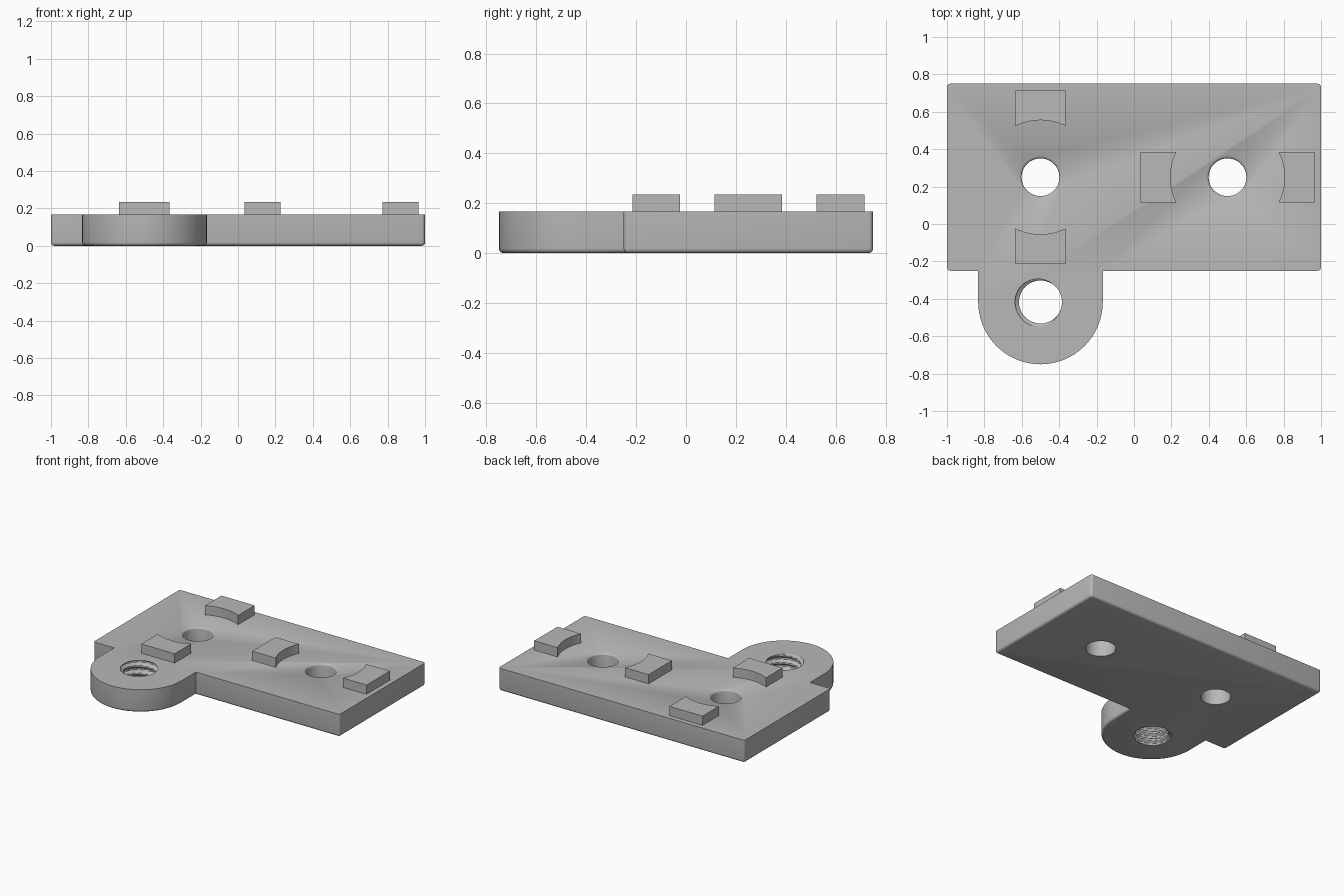
import bpy, bmesh
from math import sin, cos, pi, sqrt, tau

cube = bpy.data.objects.get("Cube")
if cube:
    bpy.data.objects.remove(cube, do_unlink=True)

THICK, TAB_TOP, FILLET = 0.167, 0.235, 0.018
HOLES = [(-0.5, 0.25), (0.5, 0.25)]
LUG_X, LUG_Y, LUG_R = -0.5, -0.417, 0.333

grey = bpy.data.materials.new("light grey")
grey.use_nodes = True
colour = (0.48, 0.48, 0.48, 1)
grey.diffuse_color = colour
grey.node_tree.nodes["Principled BSDF"].inputs["Base Color"].default_value = colour


def make_object(name, bm):
    bmesh.ops.recalc_face_normals(bm, faces=bm.faces)
    mesh = bpy.data.meshes.new(name)
    bm.to_mesh(mesh)
    bm.free()
    mesh.materials.append(grey)
    obj = bpy.data.objects.new(name, mesh)
    bpy.context.collection.objects.link(obj)
    return obj


def prism(points, z0, z1):
    bm = bmesh.new()
    face = bm.faces.new([bm.verts.new((x, y, z0)) for x, y in points])
    top = bmesh.ops.extrude_face_region(bm, geom=[face])["geom"]
    bmesh.ops.translate(bm, vec=(0, 0, z1 - z0),
                        verts=[g for g in top if isinstance(g, bmesh.types.BMVert)])
    bmesh.ops.recalc_face_normals(bm, faces=bm.faces)
    return bm


def round_cutter(name, centre, heights, radius, sides):
    """Closed column whose radius depends on height and angle."""
    bm = bmesh.new()
    rings = []
    for z in heights:
        ring = []
        for i in range(sides):
            a = tau * i / sides
            r = radius(z, a)
            ring.append(bm.verts.new((centre[0] + r * cos(a), centre[1] + r * sin(a), z)))
        rings.append(ring)
    for low, high in zip(rings, rings[1:]):
        for i in range(sides):
            j = (i + 1) % sides
            bm.faces.new((low[i], low[j], high[j], high[i]))
    bm.faces.new(rings[0][::-1])
    bm.faces.new(rings[-1])
    obj = make_object(name, bm)
    obj.hide_render = True
    return obj


# Plate with rounded lug, as one outline
lug_arc = [(LUG_X + LUG_R * cos(a), LUG_Y + LUG_R * sin(a))
           for a in (pi + pi * i / 48 for i in range(49))]
outline = ([(-1, 0.75), (-1, -0.25), (LUG_X - LUG_R, -0.25)] + lug_arc
           + [(LUG_X + LUG_R, -0.25), (1, -0.25), (1, 0.75)])
bm = prism(outline, 0, THICK)

# Rounded upright corners, then rounded underside rim
corners = [e for e in bm.edges
           if abs(e.verts[0].co.z - e.verts[1].co.z) > 0.1 and abs(e.verts[0].co.x) > 0.99]
bmesh.ops.bevel(bm, geom=corners, offset=FILLET, segments=4, profile=0.5, affect='EDGES')
rim = [e for e in bm.edges if all(v.co.z < 0.001 for v in e.verts)]
bmesh.ops.bevel(bm, geom=rim, offset=FILLET, segments=4, profile=0.5, affect='EDGES')
plate = make_object("base_plate", bm)


# Bolt holes with a softened upper rim
def bolt_radius(z, a):
    depth = max(0, z - (THICK - 0.012))
    return 0.101 + min(0.012, depth) ** 2 / 0.012


bolt_heights = [-0.05] + [THICK - 0.012 + 0.003 * i for i in range(5)] + [THICK + 0.05]
cutters = [round_cutter("bolt_hole_cutter", c, bolt_heights, bolt_radius, 48) for c in HOLES]

# Threaded hole in the lug
PITCH, MINOR, MAJOR = 0.055, 0.115, 0.136


def thread_radius(z, a):
    phase = (z / PITCH - a / tau) % 1
    ramp = 1.5 - abs(phase - 0.5) * 4
    return MINOR + (MAJOR - MINOR) * min(1, max(0, ramp))


thread_heights = [-0.0213 + 0.0034 * i for i in range(63)]
cutters.append(round_cutter("thread_cutter", (LUG_X, LUG_Y), thread_heights, thread_radius, 64))

for cutter in cutters:
    mod = plate.modifiers.new("hole", 'BOOLEAN')
    mod.operation = 'DIFFERENCE'
    mod.solver = 'EXACT'
    mod.object = cutter
bpy.context.view_layer.update()
bpy.ops.object.select_all(action='DESELECT')
plate.select_set(True)
bpy.context.view_layer.objects.active = plate
for mod in list(plate.modifiers):
    bpy.ops.object.modifier_apply(modifier=mod.name)
for cutter in cutters:
    bpy.data.objects.remove(cutter, do_unlink=True)
bpy.ops.object.shade_smooth_by_angle(angle=pi / 6)


# Raised tabs with a concave inner face around each bolt hole
def tab(name, centre, turn):
    half, inner, outer, steps = 0.135, 0.305, 0.465, 16
    points = [(outer, half), (outer, -half)]
    for i in range(steps + 1):
        v = -half + 2 * half * i / steps
        points.append((sqrt(inner ** 2 - v ** 2), v))
    c, s = cos(turn), sin(turn)
    world = [(centre[0] + u * c - v * s, centre[1] + u * s + v * c) for u, v in points]
    obj = make_object(name, prism(world, THICK - 0.005, TAB_TOP))
    bpy.ops.object.select_all(action='DESELECT')
    obj.select_set(True)
    bpy.context.view_layer.objects.active = obj
    bpy.ops.object.shade_smooth_by_angle(angle=pi / 6)


tab("back_tab", HOLES[0], pi / 2)
tab("front_tab", HOLES[0], -pi / 2)
tab("left_tab", HOLES[1], 0)
tab("middle_tab", HOLES[1], pi)
